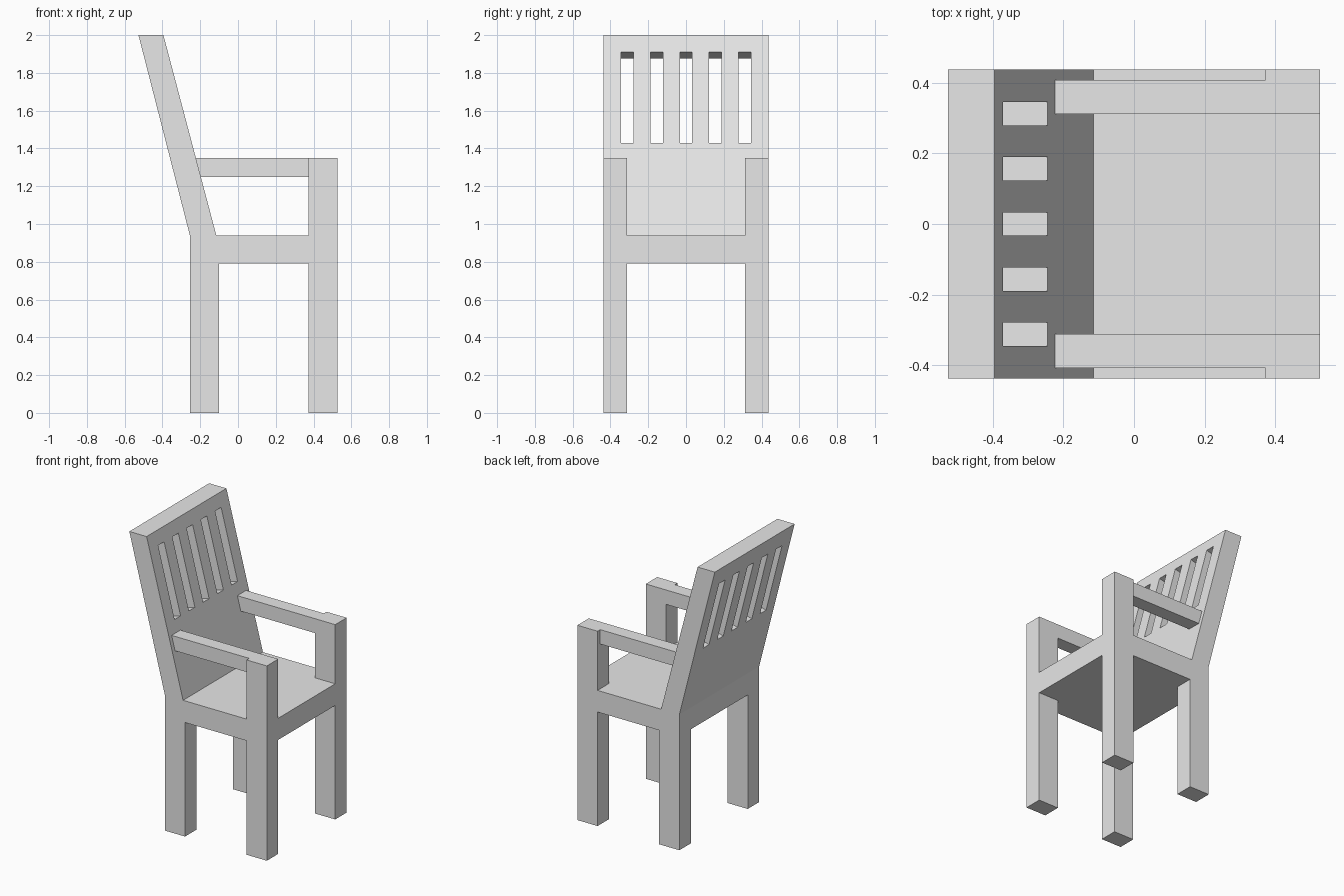
import bpy, bmesh
from mathutils import Vector

cube = bpy.data.objects.get("Cube")
if cube:
    bpy.data.objects.remove(cube, do_unlink=True)

GREY = (0.8, 0.8, 0.8, 1)
mat = bpy.data.materials.new("plain grey")
mat.use_nodes = True
mat.diffuse_color = GREY
mat.node_tree.nodes["Principled BSDF"].inputs["Base Color"].default_value = GREY

# Shared dimensions
REAR, FRONT, HALF = -0.255, 0.527, 0.437
LEG_BACK, LEG_FRONT, LEG_IN = -0.1, 0.372, 0.312
SEAT_LOW, SEAT_TOP, ARM_LOW, ARM_TOP, TOP = 0.79, 0.94, 1.25, 1.35, 2.0
LEAN = 0.264


def finish(name, bm):
    bmesh.ops.recalc_face_normals(bm, faces=bm.faces)
    mesh = bpy.data.meshes.new(name)
    bm.to_mesh(mesh)
    bm.free()
    mesh.materials.append(mat)
    obj = bpy.data.objects.new(name, mesh)
    bpy.context.collection.objects.link(obj)
    return obj


def add_prism(bm, profile, y0, y1):
    """Extrude an x-z profile from y0 to y1."""
    face = bm.faces.new([bm.verts.new((x, y0, z)) for x, z in profile])
    geom = bmesh.ops.extrude_face_region(bm, geom=[face])["geom"]
    verts = [v for v in geom if isinstance(v, bmesh.types.BMVert)]
    bmesh.ops.translate(bm, verts=verts, vec=(0, y1 - y0, 0))


def back_front(z):
    """Front surface of the leaning back at height z."""
    return -0.115 - LEAN * (z - SEAT_TOP)


# Seat block, divided so the legs and arm posts grow from its corners
bm = bmesh.new()
add_prism(bm, [(REAR, SEAT_LOW), (FRONT, SEAT_LOW), (FRONT, SEAT_TOP), (REAR, SEAT_TOP)], -HALF, HALF)
bmesh.ops.recalc_face_normals(bm, faces=bm.faces)
for point, normal in (((LEG_BACK, 0, 0), (1, 0, 0)), ((LEG_FRONT, 0, 0), (1, 0, 0)),
                      ((0, LEG_IN, 0), (0, 1, 0)), ((0, -LEG_IN, 0), (0, 1, 0))):
    bmesh.ops.bisect_plane(bm, geom=bm.verts[:] + bm.edges[:] + bm.faces[:],
                           plane_co=point, plane_no=normal)


def grow_corners(direction, distance, front_only):
    corners = []
    for f in bm.faces:
        c = f.calc_center_median()
        if f.normal.z * direction > 0.9 and abs(c.y) > LEG_IN:
            if c.x > LEG_FRONT or (c.x < LEG_BACK and not front_only):
                corners.append(f)
    grown = bmesh.ops.extrude_discrete_faces(bm, faces=corners)["faces"]
    verts = list({v for f in grown for v in f.verts})
    bmesh.ops.translate(bm, verts=verts, vec=(0, 0, direction * distance))


grow_corners(-1, SEAT_LOW, False)
grow_corners(1, ARM_TOP - SEAT_TOP, True)
bmesh.ops.dissolve_limit(bm, angle_limit=0.01, verts=bm.verts[:], edges=bm.edges[:])
finish("seat_and_legs", bm)

# Leaning back
bm = bmesh.new()
add_prism(bm, [(REAR, SEAT_TOP), (back_front(SEAT_TOP), SEAT_TOP),
               (back_front(TOP), TOP), (-0.527, TOP)], -HALF, HALF)
back = finish("back", bm)

# Five slots cut square through the back
bm = bmesh.new()
across = Vector((1, LEAN))
low, high = (Vector((back_front(z), z)) for z in (1.43, 1.91))
slot = [low - across * 0.2, low + across * 0.05, high + across * 0.05, high - across * 0.2]
for i in range(-2, 3):
    add_prism(bm, slot, i * 0.156 - 0.033, i * 0.156 + 0.033)
cutter = finish("slot_cutter", bm)
cutter.hide_render = True
mod = back.modifiers.new("slots", "BOOLEAN")
mod.operation = "DIFFERENCE"
mod.solver = "EXACT"
mod.object = cutter
bpy.context.view_layer.objects.active = back
bpy.ops.object.modifier_apply(modifier=mod.name)
bpy.data.objects.remove(cutter, do_unlink=True)

# Armrests, set in from the outer sides and mitred to the back
for name, side in (("left_armrest", 1), ("right_armrest", -1)):
    bm = bmesh.new()
    add_prism(bm, [(back_front(ARM_LOW), ARM_LOW), (LEG_FRONT, ARM_LOW),
                   (LEG_FRONT, ARM_TOP), (back_front(ARM_TOP), ARM_TOP)],
              side * LEG_IN, side * 0.408)
    finish(name, bm)
